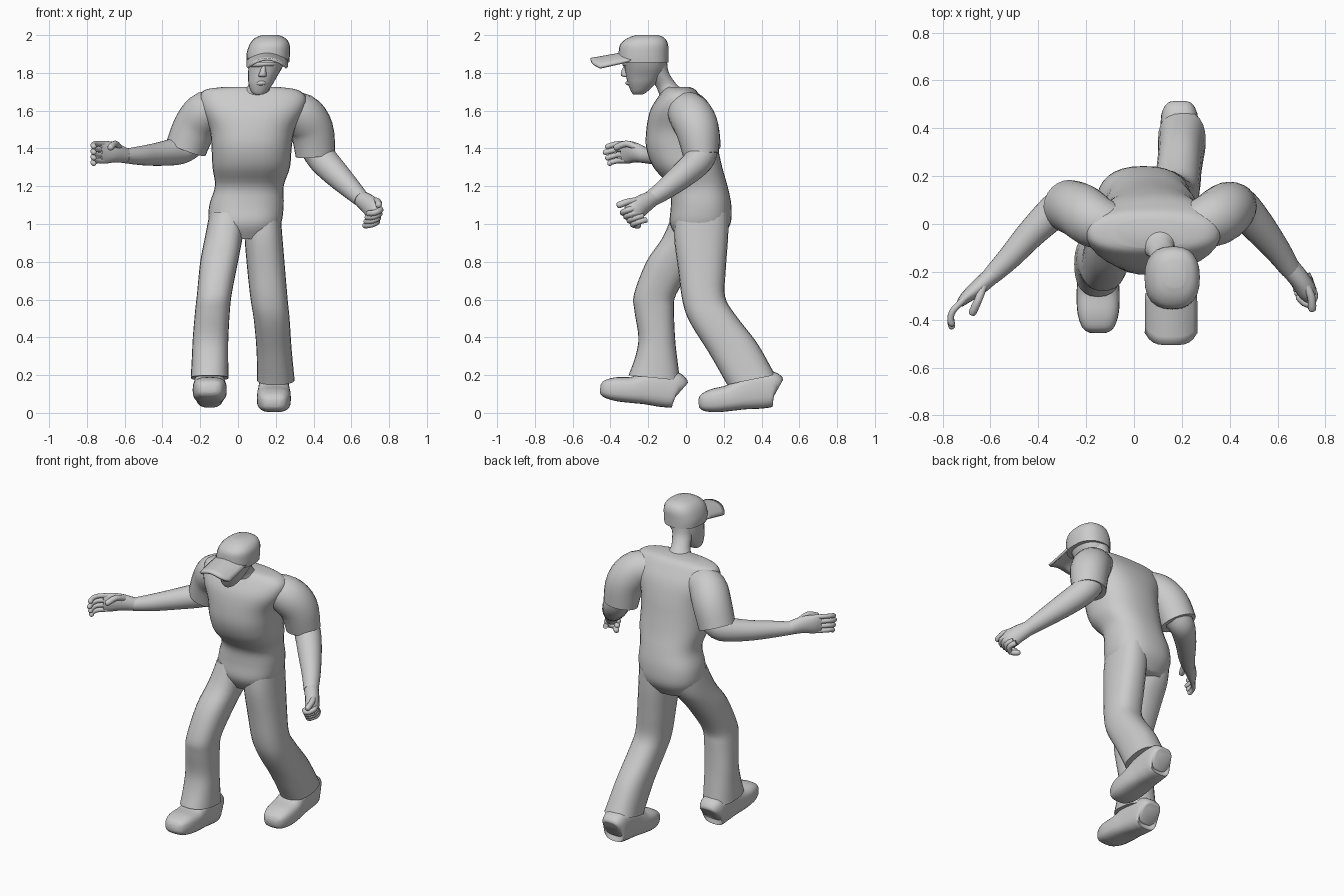
import bpy, bmesh
from math import sin, cos, pi, copysign
from mathutils import Vector, Matrix


def finish(name, bm, angle=0.9):
    bmesh.ops.recalc_face_normals(bm, faces=bm.faces)
    me = bpy.data.meshes.new(name)
    bm.to_mesh(me)
    bm.free()
    ob = bpy.data.objects.new(name, me)
    bpy.context.collection.objects.link(ob)
    bpy.ops.object.select_all(action='DESELECT')
    ob.select_set(True)
    bpy.context.view_layer.objects.active = ob
    bpy.ops.object.shade_smooth_by_angle(angle=angle)
    return ob


def spline(rows, sub):
    # Catmull-Rom interpolation of ring parameters
    out = []
    for i in range(len(rows) - 1):
        p = [rows[max(i - 1, 0)], rows[i], rows[i + 1], rows[min(i + 2, len(rows) - 1)]]
        for k in range(sub):
            t = k / sub
            out.append([0.5 * (2 * b + (c - a) * t + (2 * a - 5 * b + 4 * c - d) * t * t
                               + (3 * b - a - 3 * c + d) * t ** 3) for a, b, c, d in zip(*p)])
    return out + [list(rows[-1])]


def loft(name, rings, side=None, n=24, e=2.0, sub=4):
    # ring = (x, y, z, half width, half depth, tilt); level rings unless a side vector is given
    rings = [tuple(r) + ((r[3],) if len(r) == 4 else ()) for r in rings]
    rows = spline([r + (0,) * (6 - len(r)) for r in rings], sub)
    bm = bmesh.new()
    loops = []
    for i, r in enumerate(rows):
        c = Vector(r[:3])
        if side is None:
            u, v = Vector((1, 0, 0)), Vector((0, cos(r[5]), sin(r[5])))
        else:
            t = (Vector(rows[min(i + 1, len(rows) - 1)][:3]) - Vector(rows[max(i - 1, 0)][:3])).normalized()
            s = Vector(side)
            u = (s - t * s.dot(t)).normalized()
            v = t.cross(u)
        ring = []
        for k in range(n):
            a = 2 * pi * k / n
            ca, sa = cos(a), sin(a)
            ring.append(bm.verts.new(c + u * r[3] * copysign(abs(ca) ** (2 / e), ca)
                                     + v * r[4] * copysign(abs(sa) ** (2 / e), sa)))
        loops.append(ring)
    for a, b in zip(loops, loops[1:]):
        for k in range(n):
            bm.faces.new((a[k], a[(k + 1) % n], b[(k + 1) % n], b[k]))
    bm.faces.new(loops[0])
    bm.faces.new(loops[-1])
    return finish(name, bm)


def finger(name, pts, r=0.015):
    end = Vector(pts[-1]) + (Vector(pts[-1]) - Vector(pts[-2])).normalized() * r * 0.7
    rings = [tuple(p) + (r,) for p in pts] + [tuple(end) + (r * 0.35,)]
    loft(name, rings, side=(0.1, 0.2, 1), n=10, sub=3)


def shoe(name, origin, pitch):
    # sections along the sole: y, bottom, top, half width
    secs = [(0, .03, .15, .055), (-.02, .005, .19, .075), (-.1, 0, .2, .08), (-.17, 0, .18, .083),
            (-.25, 0, .14, .09), (-.34, 0, .125, .086), (-.40, .012, .10, .065), (-.42, .035, .075, .035)]
    ob = loft(name, [(0, y, (a + b) / 2, w, (b - a) / 2) for y, a, b, w in secs], side=(1, 0, 0), e=3)
    ob.data.transform(Matrix.Translation(origin) @ Matrix.Rotation(pitch, 4, 'X'))


# Torso
loft("torso", [
    (.035, .07, .92, .14, .11), (.037, .075, 1.0, .19, .16), (.045, .08, 1.10, .197, .16),
    (.06, .065, 1.2, .182, .155), (.07, .01, 1.3, .205, .182), (.072, -.02, 1.4, .212, .19),
    (.075, -.03, 1.5, .225, .18), (.08, -.035, 1.6, .27, .155), (.08, -.035, 1.67, .28, .115),
    (.07, -.035, 1.71, .245, .085), (.07, -.04, 1.725, .15, .06)], n=32, e=2.4)

# Trouser legs
loft("back_leg", [
    (.13, .085, 1.06, .095, .14), (.135, .08, .93, .10, .143), (.15, .085, .75, .10, .125),
    (.165, .095, .6, .098, .113, .15), (.178, .14, .5, .095, .12, .2), (.19, .245, .35, .093, .13, .2),
    (.198, .32, .22, .097, .13, .2), (.2, .345, .175, .1, .13, .2)], e=2.4)
loft("front_leg", [
    (-.05, .07, 1.06, .10, .14), (-.075, .02, .93, .10, .143), (-.1, -.075, .8, .1, .135),
    (-.125, -.163, .63, .092, .112), (-.135, -.168, .54, .092, .105), (-.145, -.155, .4, .094, .097),
    (-.148, -.158, .3, .096, .11), (-.15, -.168, .185, .1, .137, -.1)], e=2.4)

# Shoes
shoe("back_shoe", (.19, .49, .03), .08)
shoe("front_shoe", (-.15, -.045, .02), -.13)

# Sleeves and forearms
loft("right_sleeve", [(-.06, -.02, 1.61, .09), (-.16, .01, 1.595, .112), (-.225, .055, 1.52, .115),
                      (-.275, .075, 1.4, .11)], side=(0, 1, 0))
loft("left_sleeve", [(.22, -.02, 1.61, .09), (.33, .02, 1.58, .115), (.39, .06, 1.5, .115),
                     (.41, .08, 1.365, .095, .105)], side=(0, 1, 0))
loft("right_forearm", [(-.25, .08, 1.43, .08), (-.31, .07, 1.39, .075), (-.42, -.03, 1.37, .062),
                       (-.52, -.14, 1.362, .05), (-.60, -.22, 1.36, .038)], side=(0, 0, 1))
loft("left_forearm", [(.41, .09, 1.40, .08), (.45, .07, 1.34, .078), (.52, -.01, 1.265, .07),
                      (.60, -.11, 1.185, .055), (.655, -.19, 1.13, .043)], side=(0, 0, 1))

# Right hand, open
loft("right_palm", [(-.59, -.21, 1.36, .039, .037), (-.65, -.265, 1.378, .052, .034),
                    (-.70, -.305, 1.38, .06, .026), (-.73, -.335, 1.38, .056, .016)], side=(0, 0, 1), n=16)
for i in range(4):
    z = 1.425 - .03 * i
    finger(f"right_finger_{i + 1}", [(-.71, -.315, z), (-.755, -.36, z), (-.767, -.395, z - .008),
                                     (-.762, -.43 + .012 * abs(i - 1), z - .016)], .014)
finger("right_thumb", [(-.63, -.26, 1.405), (-.65, -.315, 1.425), (-.675, -.37, 1.405)], .017)

# Left hand, closed
loft("left_palm", [(.65, -.18, 1.135, .043, .043), (.695, -.235, 1.10, .055, .042),
                   (.72, -.275, 1.07, .058, .042), (.73, -.305, 1.045, .04, .028)], side=(0, 0, 1), n=16)
for i in range(4):
    o = Vector((-.006, .018, -.021)) * i
    pts = [(.74, -.265, 1.085), (.755, -.305, 1.075), (.725, -.335, 1.06), (.69, -.305, 1.055)]
    finger(f"left_finger_{i + 1}", [Vector(p) + o for p in pts], .016)
finger("left_thumb", [(.71, -.24, 1.125), (.74, -.30, 1.12), (.745, -.355, 1.10)], .017)

# Neck, head and face
loft("neck", [(.10, -.05, 1.68, .10, .09), (.11, -.10, 1.73, .058, .06), (.13, -.15, 1.80, .06, .06),
              (.14, -.17, 1.86, .07, .07)])
loft("head", [(.11, -.255, 1.685, .022, .025), (.112, -.248, 1.70, .042, .042), (.12, -.235, 1.74, .064, .072),
              (.13, -.225, 1.78, .076, .092), (.145, -.218, 1.83, .09, .108), (.16, -.22, 1.89, .1, .122)], e=2.3)
loft("nose", [(.137, -.31, 1.845, .010, .015), (.133, -.32, 1.81, .016, .022), (.13, -.318, 1.785, .022, .025),
              (.13, -.31, 1.778, .012, .014)], n=12)
loft("brow", [(.075, -.28, 1.842, .014), (.105, -.315, 1.845, .015), (.142, -.325, 1.848, .013),
              (.18, -.315, 1.85, .015), (.215, -.28, 1.85, .014)], side=(0, 0, 1), n=10)
loft("mouth", [(.09, -.285, 1.742, .008), (.124, -.307, 1.747, .013), (.158, -.285, 1.746, .008)],
     side=(0, 0, 1), n=10)

# Cap crown and brim
loft("cap_crown", [(.158, -.225, 1.855, .113, .132), (.16, -.225, 1.90, .115, .132), (.167, -.222, 1.95, .106, .127),
                   (.17, -.212, 1.983, .082, .1), (.17, -.205, 2.0, .045, .06)], e=2.4)
bm = bmesh.new()
N, M = 12, 6
grid = []
for j in range(M + 1):
    v = j / M
    row = []
    for i in range(N + 1):
        u = 2 * i / N - 1
        row.append(bm.verts.new((.155 + .105 * u, -.29 - .165 * v - .05 * v * (1 - u ** 4),
                                 1.91 - .038 * v - .045 * u * u)))
    grid.append(row)
for j in range(M):
    for i in range(N):
        bm.faces.new((grid[j][i], grid[j][i + 1], grid[j + 1][i + 1], grid[j + 1][i]))
brim = finish("cap_brim", bm)
mod = brim.modifiers.new("thickness", 'SOLIDIFY')
mod.thickness = .014
mod.offset = 0
